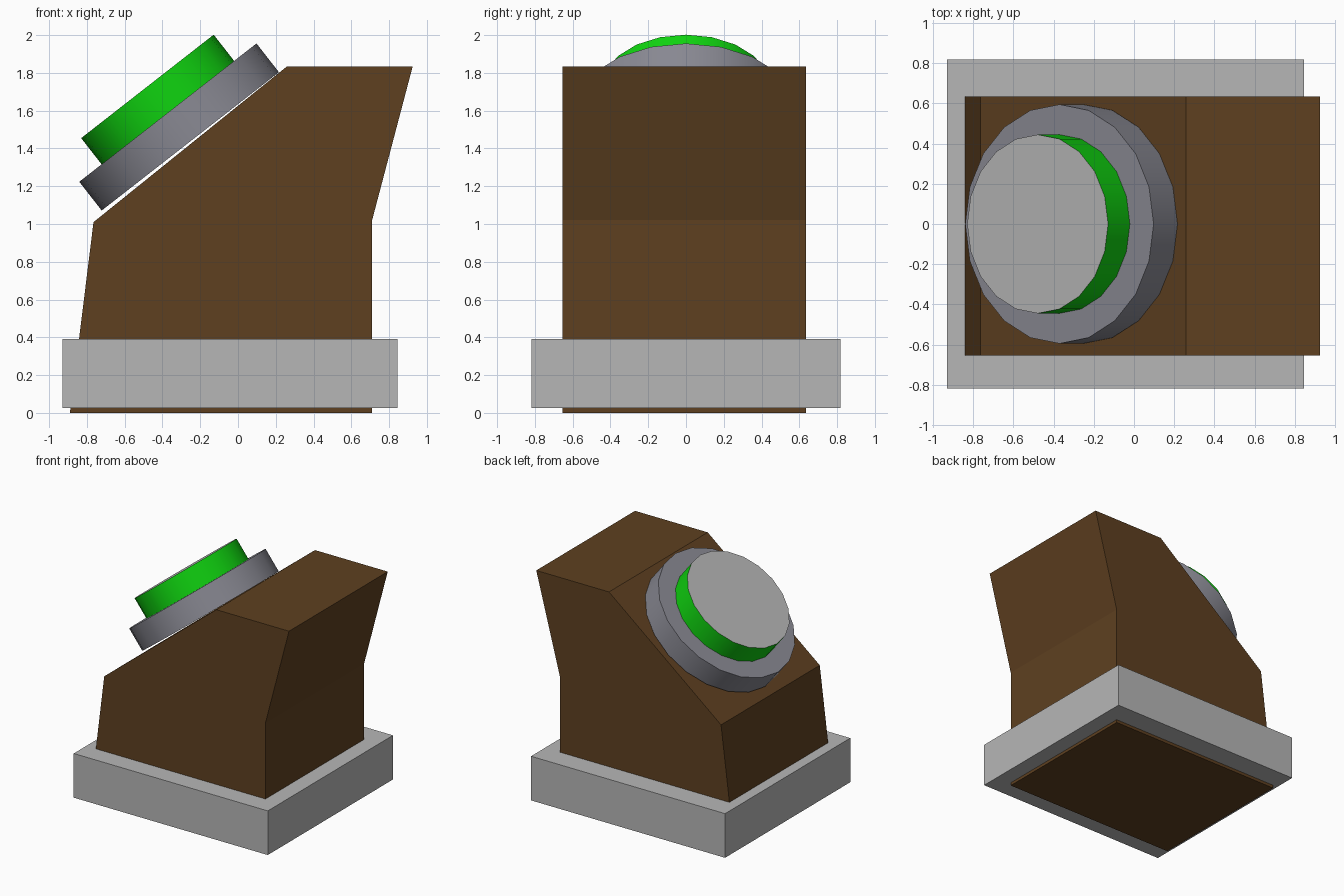
import bpy
import math
from mathutils import Vector

cube = bpy.data.objects.get("Cube")
if cube:
    bpy.data.objects.remove(cube, do_unlink=True)


def material(name, rgb):
    m = bpy.data.materials.new(name)
    m.use_nodes = True
    m.diffuse_color = (*rgb, 1)
    m.node_tree.nodes["Principled BSDF"].inputs["Base Color"].default_value = (*rgb, 1)
    return m


brown = material("brown", (0.112, 0.051, 0.0145))
light_grey = material("light grey", (0.47, 0.47, 0.47))
steel = material("steel grey", (0.25, 0.25, 0.29))
green = material("green", (0.005, 0.65, 0.005))


def prism(name, profile, y0, y1, mat):
    """Extrude an x-z outline, given counter-clockwise from the front, along y."""
    n = len(profile)
    verts = [(x, y, z) for y in (y0, y1) for x, z in profile]
    faces = [tuple(range(n)), tuple(reversed(range(n, 2 * n)))]
    faces += [(i, i + n, (i + 1) % n + n, (i + 1) % n) for i in range(n)]
    mesh = bpy.data.meshes.new(name)
    mesh.from_pydata(verts, [], faces)
    mesh.materials.append(mat)
    obj = bpy.data.objects.new(name, mesh)
    bpy.context.collection.objects.link(obj)
    return obj


# Sloped housing and the collar around its foot
prism("housing", [(-0.89, 0), (0.71, 0), (0.71, 1.02), (0.925, 1.835),
                  (0.26, 1.835), (-0.765, 1.01)], -0.655, 0.635, brown)
prism("base_collar", [(-0.93, 0.025), (0.845, 0.025), (0.845, 0.39),
                      (-0.93, 0.39)], -0.818, 0.818, light_grey)

# Discs stacked along the slope's normal
tilt = math.atan2(-0.615, 0.788)
axis = Vector((math.sin(tilt), 0, math.cos(tilt)))
foot = Vector((-0.2525, 0, 1.4375))


def disc(name, radius, start, depth, side, top):
    bpy.ops.mesh.primitive_cylinder_add(
        vertices=20, radius=radius, depth=depth,
        location=foot + axis * (start + depth / 2), rotation=(0, tilt, 0))
    obj = bpy.context.object
    obj.name = name
    obj.data.materials.append(side)
    obj.data.materials.append(top)
    for p in obj.data.polygons:
        p.material_index = int(p.normal.z > 0.9)
    bpy.ops.object.shade_smooth_by_angle(angle=math.radians(30))


disc("button_ring", 0.595, 0, 0.193, steel, steel)
disc("button", 0.445, 0.193, 0.176, green, light_grey)
